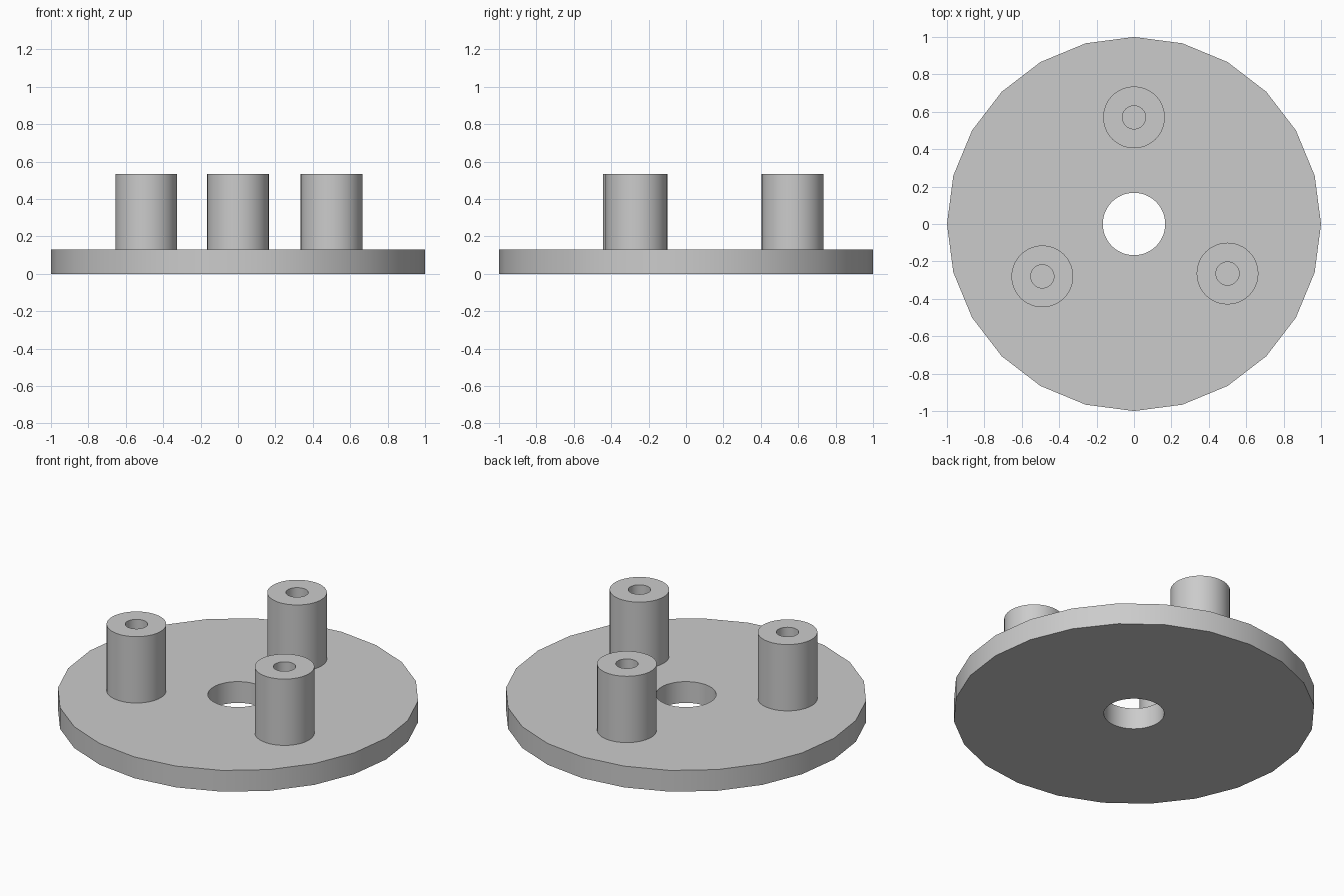
import bpy
import bmesh
import math
from mathutils import Matrix, Vector

cube = bpy.data.objects.get("Cube")
if cube:
    bpy.data.objects.remove(cube, do_unlink=True)

# Single plain grey
grey = bpy.data.materials.new("plain grey")
grey.use_nodes = True
colour = (0.6, 0.6, 0.6, 1)
grey.diffuse_color = colour
grey.node_tree.nodes["Principled BSDF"].inputs["Base Color"].default_value = colour


def bored_cylinder(name, radius, sides, bore, z, height, centre=(0, 0), closed=True):
    """Flat ring extruded upwards; its bore is a round hole."""
    bm = bmesh.new()
    for r, n in ((radius, sides), (bore, 48)):
        bmesh.ops.create_circle(bm, radius=r, segments=n,
                                matrix=Matrix.Rotation(math.pi / 2, 4, "Z"))
    bmesh.ops.triangle_fill(bm, edges=bm.edges[:], use_beauty=True, normal=(0, 0, 1))
    ring = bmesh.ops.extrude_face_region(bm, geom=bm.faces[:], use_keep_orig=closed)
    top = [v for v in ring["geom"] if isinstance(v, bmesh.types.BMVert)]
    bmesh.ops.translate(bm, verts=top, vec=Vector((0, 0, height)))
    bmesh.ops.recalc_face_normals(bm, faces=bm.faces[:])
    mesh = bpy.data.meshes.new(name)
    bm.to_mesh(mesh)
    bm.free()
    mesh.materials.append(grey)
    obj = bpy.data.objects.new(name, mesh)
    obj.location = (*centre, z)
    bpy.context.collection.objects.link(obj)
    bpy.ops.object.select_all(action="DESELECT")
    obj.select_set(True)
    bpy.context.view_layer.objects.active = obj
    bpy.ops.object.shade_smooth_by_angle(angle=math.radians(30))
    return obj


# Base disc with a through hole
thickness = 0.13
bored_cylinder("base_disc", 1.0, 24, 0.167, 0, thickness)

# Three posts with blind bores that end on the disc
posts = {"back_post": (0, 0.57), "right_post": (-0.49, -0.28), "left_post": (0.5, -0.265)}
for name, centre in posts.items():
    bored_cylinder(name, 0.165, 48, 0.062, thickness, 0.405, centre, closed=False)
